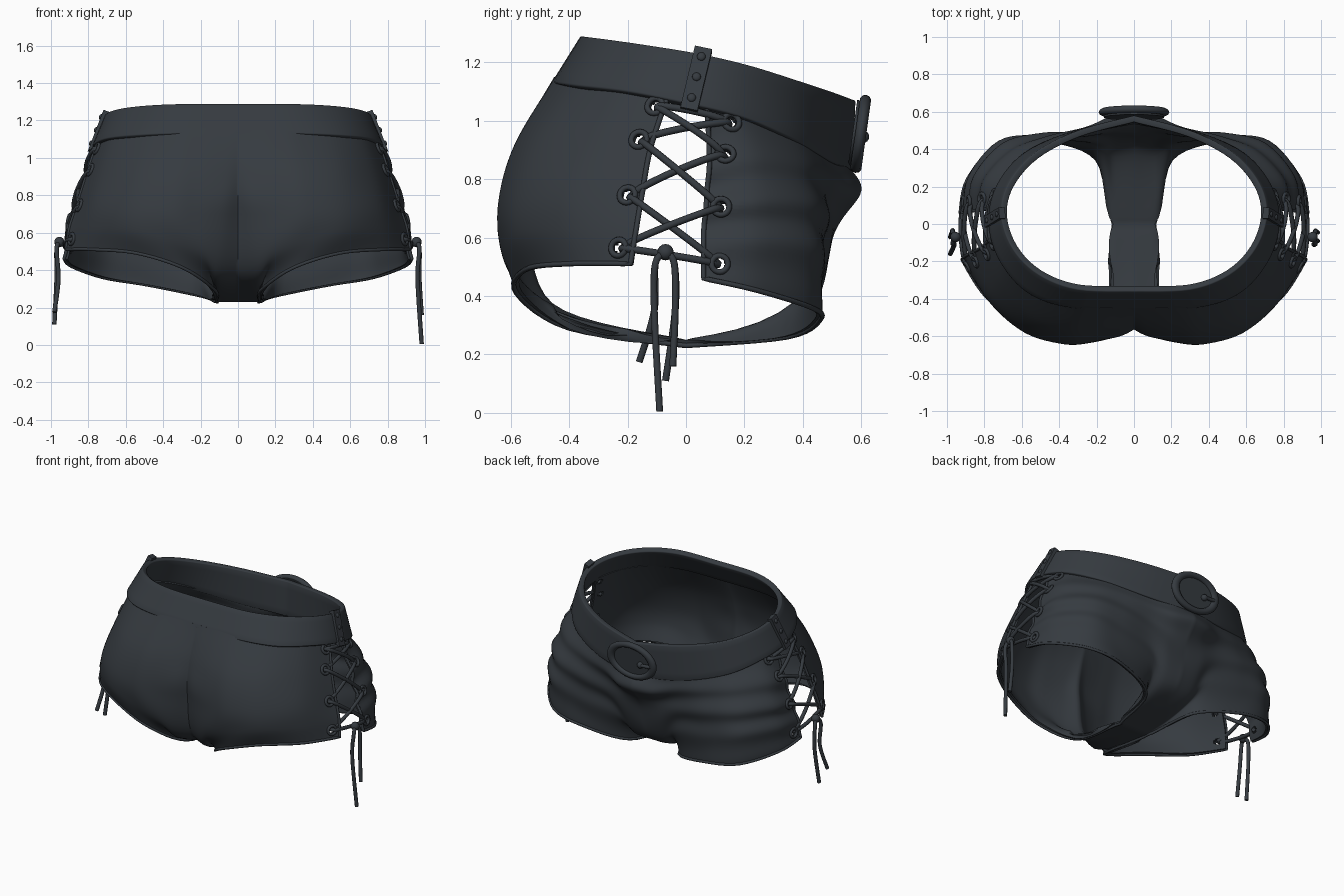
import bpy, bmesh, math
from mathutils import Vector, Matrix
from mathutils.bvhtree import BVHTree

cube = bpy.data.objects.get("Cube")
if cube:
    bpy.data.objects.remove(cube)

COLOUR = (0.036, 0.043, 0.051, 1)
cloth = bpy.data.materials.new("charcoal_leather")
cloth.use_nodes = True
cloth.diffuse_color = COLOUR
cloth.node_tree.nodes["Principled BSDF"].inputs["Base Color"].default_value = COLOUR


def activate(obj):
    bpy.ops.object.select_all(action='DESELECT')
    obj.select_set(True)
    bpy.context.view_layer.objects.active = obj


def finish(obj, name):
    obj.name = name
    obj.data.materials.clear()
    obj.data.materials.append(cloth)
    activate(obj)
    bpy.ops.object.shade_smooth_by_angle(angle=math.radians(50))
    return obj


def from_bmesh(bm, name):
    mesh = bpy.data.meshes.new(name)
    bm.to_mesh(mesh)
    obj = bpy.data.objects.new(name, mesh)
    bpy.context.collection.objects.link(obj)
    return obj


def spline(points, steps):
    """Smooth curve through the points."""
    pts = [points[0]] + list(points) + [points[-1]]
    out = []
    for a, b, c, d in zip(pts, pts[1:], pts[2:], pts[3:]):
        for i in range(steps):
            t = i / steps
            out.append(b + (c - a) * (t / 2) + (a * 2 - b * 5 + c * 4 - d) * (t * t / 2)
                       + (b * 3 - a - c * 3 + d) * (t ** 3 / 2))
    return out + [points[-1].copy()]


def loft(columns, across, down):
    """Rows of points over a surface given by columns in hundredths."""
    cols = [spline([Vector(p) / 100 for p in col], down) for col in columns]
    return [spline(row, across) for row in zip(*cols)]


def add_grid(bm, rows):
    verts = [[bm.verts.new(p) for p in row] for row in rows]
    for top, low in zip(verts, verts[1:]):
        for i in range(len(top) - 1):
            bm.faces.new((top[i], low[i], low[i + 1], top[i + 1]))


def thicken(obj, amount):
    mirror = obj.modifiers.new("mirror", 'MIRROR')
    mirror.merge_threshold = 0.002
    solid = obj.modifiers.new("thickness", 'SOLIDIFY')
    solid.thickness = amount
    solid.offset = -1


def apply_all(obj):
    activate(obj)
    for mod in list(obj.modifiers):
        bpy.ops.object.modifier_apply(modifier=mod.name)


def tube(name, points, radius, side=1):
    curve = bpy.data.curves.new(name, 'CURVE')
    curve.dimensions = '3D'
    curve.bevel_depth = radius
    curve.bevel_resolution = 2
    curve.use_fill_caps = True
    line = curve.splines.new('POLY')
    line.points.add(len(points) - 1)
    for target, p in zip(line.points, points):
        target.co = (p[0] * side, p[1], p[2], 1)
    obj = bpy.data.objects.new(name, curve)
    bpy.context.collection.objects.link(obj)
    activate(obj)
    bpy.ops.object.convert(target='MESH')
    return finish(bpy.context.object, name)


def flip(v, side):
    return Vector((v[0] * side, v[1], v[2]))


# Half of the shorts: columns from waist to hem, seat first, then thigh front
seat = [
    [(0, -45, 115), (0, -54, 92), (0, -56, 70), (0, -47, 36), (0, 0, 23)],
    [(7, -45, 115), (7, -56, 92), (8, -60, 70), (11, -52, 36), (11, 0, 23)],
    [(20, -45, 115), (21, -58, 92), (22, -63, 70), (19, -60, 47), (12, -40, 29)],
    [(33, -44, 114), (36, -58, 92), (37, -64, 72), (36, -63, 56), (29, -58, 41)],
    [(52, -37, 113), (56, -50, 93), (58, -57, 75), (58, -58, 61), (54, -55, 49)],
    [(67, -24, 111), (72, -33, 93), (76, -40, 76), (78, -41, 63), (78, -40, 51)],
    [(75, -6, 109), (81, -12, 91), (86, -15, 75), (90, -17, 63), (92, -19, 51)],
]
thigh = [
    [(75, 7, 106), (81, 8, 88), (86, 7, 73), (90, 6, 60), (93, 6, 46)],
    [(70, 21, 102), (79, 24, 87), (85, 25, 72), (88, 25, 58), (89, 24, 42)],
    [(57, 37, 95), (65, 40, 83), (70, 43, 69), (72, 44, 54), (72, 43, 36)],
    [(42, 45, 91), (46, 47, 80), (49, 48, 66), (50, 47, 50), (48, 46, 32)],
    [(25, 51, 88), (26, 51, 78), (27, 48, 64), (24, 45, 47), (19, 35, 26)],
    [(12, 54, 86), (12, 57, 76), (12, 50, 62), (12, 40, 34), (11, 0, 23)],
    [(0, 55, 85), (0, 60, 76), (0, 51, 62), (0, 41, 34), (0, 0, 23)],
]
STEP = 6
seat_rows, thigh_rows = loft(seat, STEP, 8), loft(thigh, STEP, 10)

# Cloth folds that gather toward the front centre
for j, row in enumerate(thigh_rows):
    v = j / (len(thigh_rows) - 1)
    for i, p in enumerate(row):
        u = i / (len(row) - 1)
        wave = math.sin(math.tau * (4 * v + 0.8 * u * (1 - v)) + 2 * math.sin(5 * u))
        size = 0.011 * math.sin(math.pi * v) * min(1, 5 * (1 - u))
        p += Vector((p.x, p.y, 0)).normalized() * wave * size

# Flatten the strip between the legs so that both panels meet there
for rows, mid, rim in ((seat_rows, 0, STEP), (thigh_rows, -1, -1 - STEP)):
    for j, row in enumerate(rows):
        for k in range(1, STEP):
            i = k if rim > 0 else -1 - k
            flat = row[mid].lerp(row[rim], k / STEP)
            row[i] = row[i].lerp(flat, (j / (len(rows) - 1)) ** 4)

bm = bmesh.new()
add_grid(bm, seat_rows)
add_grid(bm, thigh_rows)
bmesh.ops.remove_doubles(bm, verts=bm.verts, dist=0.003)
surface = BVHTree.FromBMesh(bm)

# Eyelet positions (y, z) down each edge of the side openings
back_eyes = [(-0.105, 1.05), (-0.16, 0.935), (-0.2, 0.745), (-0.23, 0.565)]
front_eyes = [(0.155, 0.995), (0.135, 0.885), (0.12, 0.705), (0.115, 0.51)]


def on_surface(y, z):
    hit = surface.ray_cast(Vector((2, y, z)), Vector((-1, 0, 0)))
    if hit[0] is None:
        hit = surface.find_nearest(Vector((0.9, y, z)))
    normal = hit[1] if hit[1].x > 0 else -hit[1]
    return hit[0], normal


backs = [on_surface(*e) for e in back_eyes]
fronts = [on_surface(*e) for e in front_eyes]

# Open the eyelet holes in a locally finer mesh
for place, normal in backs + fronts:
    near = [f for f in bm.faces if (f.calc_center_median() - place).length < 0.05]
    bmesh.ops.subdivide_edges(bm, edges=list({e for f in near for e in f.edges}),
                              cuts=3, use_grid_fill=True)
    hole = [f for f in bm.faces if (f.calc_center_median() - place).length < 0.021]
    bmesh.ops.delete(bm, geom=hole, context='FACES')
shorts = from_bmesh(bm, "shorts")
thicken(shorts, 0.02)
apply_all(shorts)
finish(shorts, "shorts")

# Belt: top and bottom edges from centre back round to centre front
belt_top = [(0, -36, 129), (30, -35, 129), (51, -27, 128), (65, -13, 126), (71, 5, 123),
            (67, 22, 119), (53, 38, 114), (30, 50, 110), (0, 58, 107)]
belt_low = [(0, -46, 113), (34, -45, 113), (57, -37, 112), (72, -20, 110), (78, 0, 106),
            (74, 20, 101), (59, 38, 93), (32, 50, 86), (0, 57, 83)]
bm = bmesh.new()
add_grid(bm, loft(list(zip(belt_top, belt_low)), STEP, 4))
belt = from_bmesh(bm, "belt")
thicken(belt, 0.035)
apply_all(belt)
bevel = belt.modifiers.new("soft_edge", 'BEVEL')
bevel.width = 0.006
bevel.segments = 2
bevel.limit_method = 'ANGLE'
bevel.angle_limit = math.radians(50)
apply_all(belt)
finish(belt, "belt")

# Piping along the side openings and leg hems
edge = [row[-1] for row in seat_rows]
edge += list(reversed(seat_rows[-1][STEP:-1]))
edge += list(reversed(thigh_rows[-1][1:-STEP - 1]))
edge += [row[0] for row in reversed(thigh_rows)]

pairs = [(backs[0], fronts[0]), (backs[3], fronts[3])]
for i in range(3):
    pairs += [(backs[i], fronts[i + 1]), (fronts[i], backs[i + 1])]
knot = Vector((0.955, -0.07, 0.55))

for side, word, ends in ((1, "left", ((-0.09, 0.005), (-0.045, 0.16))),
                         (-1, "right", ((-0.16, 0.175), (-0.07, 0.11)))):
    tube(word + "_hem", edge, 0.009, side)

    # Eyelet rings
    for place, normal in backs + fronts:
        aim = flip(normal, side).to_track_quat('Z', 'Y').to_euler()
        bpy.ops.mesh.primitive_torus_add(location=flip(place + normal * 0.003, side), rotation=aim,
                                         major_radius=0.028, minor_radius=0.01,
                                         major_segments=20, minor_segments=8)
        finish(bpy.context.object, word + "_eyelet")

    # Crossed laces, each over one edge and under the other
    for (a, na), (b, nb) in pairs:
        path = [a - na * 0.025, a + na * 0.016 + (b - a) * 0.1,
                (a + b) / 2 + (na + nb) * 0.014, b + (a - b) * 0.15 + nb * 0.012, b - nb * 0.025]
        tube(word + "_lace", spline(path, 6), 0.0125, side)

    # Knot with two hanging ends
    bpy.ops.mesh.primitive_uv_sphere_add(segments=14, ring_count=8, radius=0.028,
                                         location=flip(knot, side))
    finish(bpy.context.object, word + "_knot")
    for k, (y, z) in enumerate(ends):
        spread = (-0.035, 0.03)[k]
        path = [knot, knot + Vector((0.015, spread, -0.04)),
                Vector((0.96 + 0.01 * k, knot.y + spread * 1.1, 0.35)), Vector((0.982, y, z))]
        tube(word + "_lace_end", spline(path, 6), 0.0125, side)

    # Studded belt keeper
    high, low = Vector((0.705, 0.06, 1.245)), Vector((0.785, 0.01, 1.035))
    up = (high - low).normalized()
    out = Vector((0, 1, 0)).cross(up).normalized()
    frame = Matrix((out, up.cross(out), up)).transposed().to_4x4()
    bm = bmesh.new()
    bmesh.ops.create_cube(bm, size=1)
    bm.transform(Matrix.Translation((high + low) / 2) @ frame
                 @ Matrix.Diagonal((0.035, 0.06, (high - low).length, 1)))
    for t in (0.15, 0.48, 0.82):
        spot = Matrix.Translation(high.lerp(low, t) + out * 0.018) @ frame
        bmesh.ops.create_uvsphere(bm, u_segments=12, v_segments=8, radius=0.015,
                                  matrix=spot @ Matrix.Diagonal((0.6, 1, 1, 1)))
    bm.transform(Matrix.Diagonal((side, 1, 1, 1)))
    bmesh.ops.recalc_face_normals(bm, faces=bm.faces)
    finish(from_bmesh(bm, "keeper"), word + "_belt_keeper")

# Oval buckle: rim, plate and hook
lean = (math.radians(-98), 0, 0)
for add, name, y, size in (
        (bpy.ops.mesh.primitive_torus_add, "buckle_rim", 0.598,
         dict(major_radius=0.115, minor_radius=0.02, major_segments=40, minor_segments=10)),
        (bpy.ops.mesh.primitive_cylinder_add, "buckle_plate", 0.585,
         dict(vertices=40, radius=0.115, depth=0.03))):
    add(location=(0, y, 0.955), rotation=lean, **size)
    bpy.context.object.scale = (1.4, 1, 1)
    finish(bpy.context.object, name)
tube("buckle_hook", [(-0.15, 0.607, 0.95), (-0.07, 0.611, 0.945)], 0.012)
bpy.ops.mesh.primitive_uv_sphere_add(segments=14, ring_count=8, radius=0.022,
                                     location=(-0.07, 0.605, 0.945))
finish(bpy.context.object, "buckle_stud")
